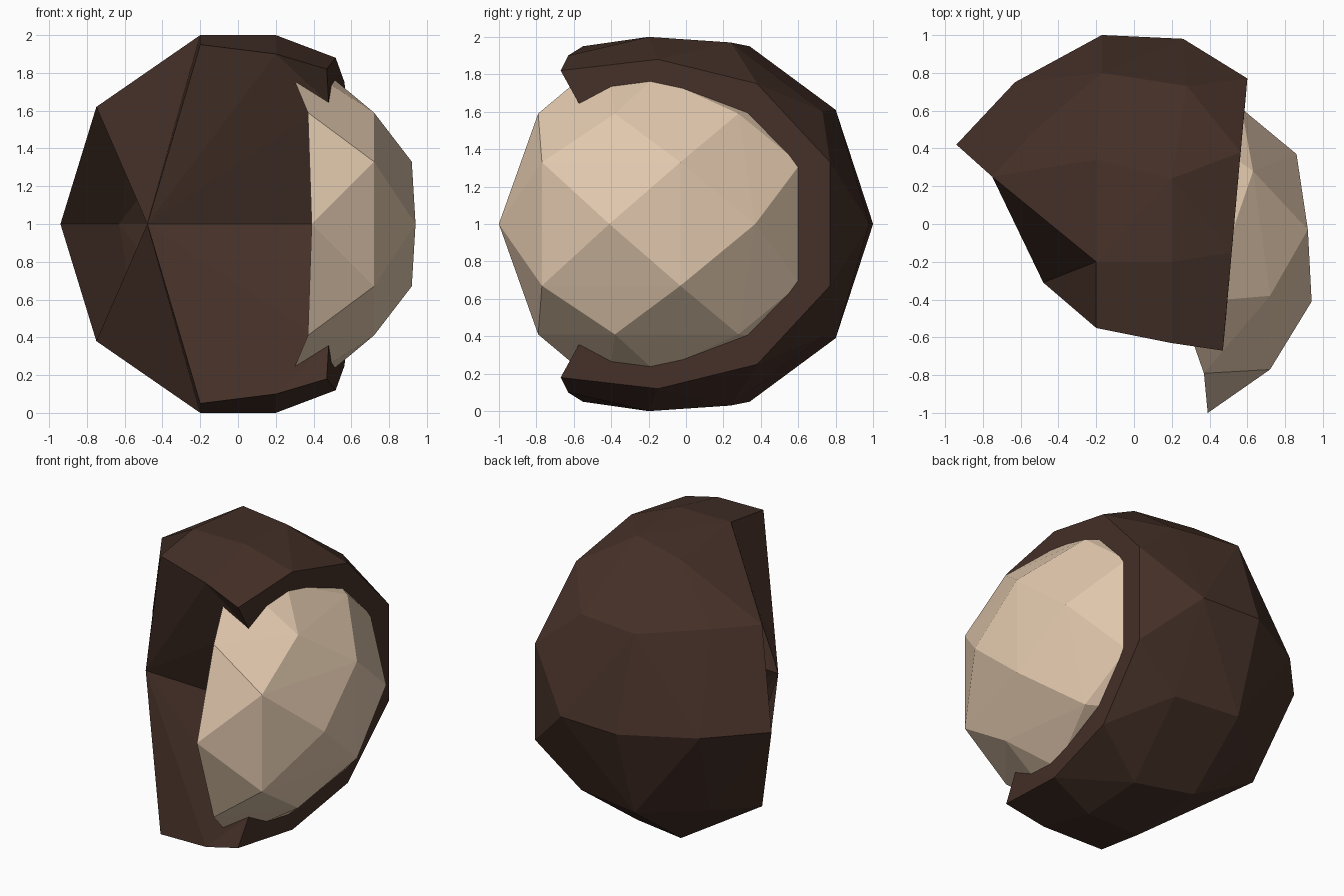
import bpy, bmesh

cube = bpy.data.objects.get("Cube")
if cube:
    bpy.data.objects.remove(cube, do_unlink=True)

MID = 1.0  # height of the mirror plane


def material(name, colour):
    mat = bpy.data.materials.new(name)
    mat.use_nodes = True
    mat.diffuse_color = (*colour, 1)
    mat.node_tree.nodes["Principled BSDF"].inputs["Base Color"].default_value = (*colour, 1)
    return mat


def mirror(p):
    return (p[0], p[1], 2 * MID - p[2])


def hull(points, unwanted):
    """Faceted convex skin of mirrored points, opened where unwanted(normal)."""
    bm = bmesh.new()
    for p in sorted(set(points) | {mirror(p) for p in points}):
        bm.verts.new(p)
    bmesh.ops.convex_hull(bm, input=bm.verts[:])
    bmesh.ops.recalc_face_normals(bm, faces=bm.faces[:])
    bm.normal_update()
    gone = [f for f in bm.faces if unwanted(f.normal)]
    bmesh.ops.delete(bm, geom=gone, context='FACES')
    loose = [v for v in bm.verts if not v.link_faces]
    bmesh.ops.delete(bm, geom=loose, context='VERTS')
    return bm


def add_face(bm, points):
    return bm.faces.new([bm.verts.new(p) for p in points])


def finish(bm, name, mat):
    bmesh.ops.remove_doubles(bm, verts=bm.verts[:], dist=0.001)
    bmesh.ops.triangulate(bm, faces=[f for f in bm.faces if len(f.verts) > 4])
    bmesh.ops.recalc_face_normals(bm, faces=bm.faces[:])
    mesh = bpy.data.meshes.new(name)
    bm.to_mesh(mesh)
    bm.free()
    mesh.materials.append(mat)
    obj = bpy.data.objects.new(name, mesh)
    bpy.context.collection.objects.link(obj)
    return obj


husk_brown = material("husk brown", (0.06, 0.03, 0.021))
kernel_cream = material("kernel cream", (0.76, 0.58, 0.42))

# Named corners of the shell opening
side_tip = (-0.94, 0.42, MID)
side_top = (-0.75, 0.25, 1.62)
crown_side = (-0.2, -0.2, 2.0)
crown_mid = (0.2, -0.2, 2.0)
brow_side = (-0.2, -0.55, 1.95)
brow_mid = (0.2, -0.63, 1.9)
brow_end = (0.47, -0.67, 1.82)
notch = (0.48, -0.57, 1.64)
front_point = (-0.48, -0.31, MID)
recess = (0.5, -0.35, MID)
rim_front = (0.517, -0.15, 1.88)
rim_mid = (0.564, 0.38, 1.75)
rim_back = (0.6, 0.77, 1.33)

# Rounded back of the shell, open at the front and at the cap
back = [(-0.63, 0.75, MID), (-0.17, 1.0, MID), (0.26, 0.98, MID),
        (-0.53, 0.49, 1.62), (-0.17, 0.8, 1.61), (0.28, 0.73, 1.6),
        (-0.2, 0.34, 1.95), (0.2, 0.24, 1.97)]
shell = hull(back + [side_tip, side_top, crown_side, crown_mid,
                     rim_front, rim_mid, rim_back],
             lambda n: n.y < -0.5 or n.x > 0.9)

# Brow and hollow front, repeated above and below
front_faces = [
    (crown_side, crown_mid, brow_mid, brow_side),
    (crown_mid, rim_front, brow_end, brow_mid),
    (front_point, side_top, crown_side),
    (front_point, crown_side, brow_side),
    (front_point, brow_side, brow_mid),
    (front_point, brow_mid, notch),
    (brow_mid, brow_end, notch),
    (front_point, notch, recess),
]
for face in front_faces:
    add_face(shell, face)
    add_face(shell, [mirror(p) for p in face])

# Flat cap around the kernel
half_rim = [notch, brow_end, rim_front, rim_mid, rim_back]
add_face(shell, [recess] + half_rim + [mirror(p) for p in reversed(half_rim)])
finish(shell, "outer_shell", husk_brown)

# Faceted kernel bulging out of the cap, open on its hidden side
kernel = hull([(0.39, -1.0, MID), (0.94, -0.41, MID), (0.86, 0.37, MID),
               (0.37, -0.79, 1.59), (0.72, -0.77, 1.33), (0.72, -0.38, 1.59),
               (0.92, -0.03, 1.33), (0.63, 0.28, 1.59), (0.57, 0.61, 1.32),
               (0.48, -0.16, 1.79), (0.24, -0.42, 1.9), (0.46, 0.4, 1.6)],
              lambda n: n.x < -0.3)
finish(kernel, "inner_kernel", kernel_cream)
